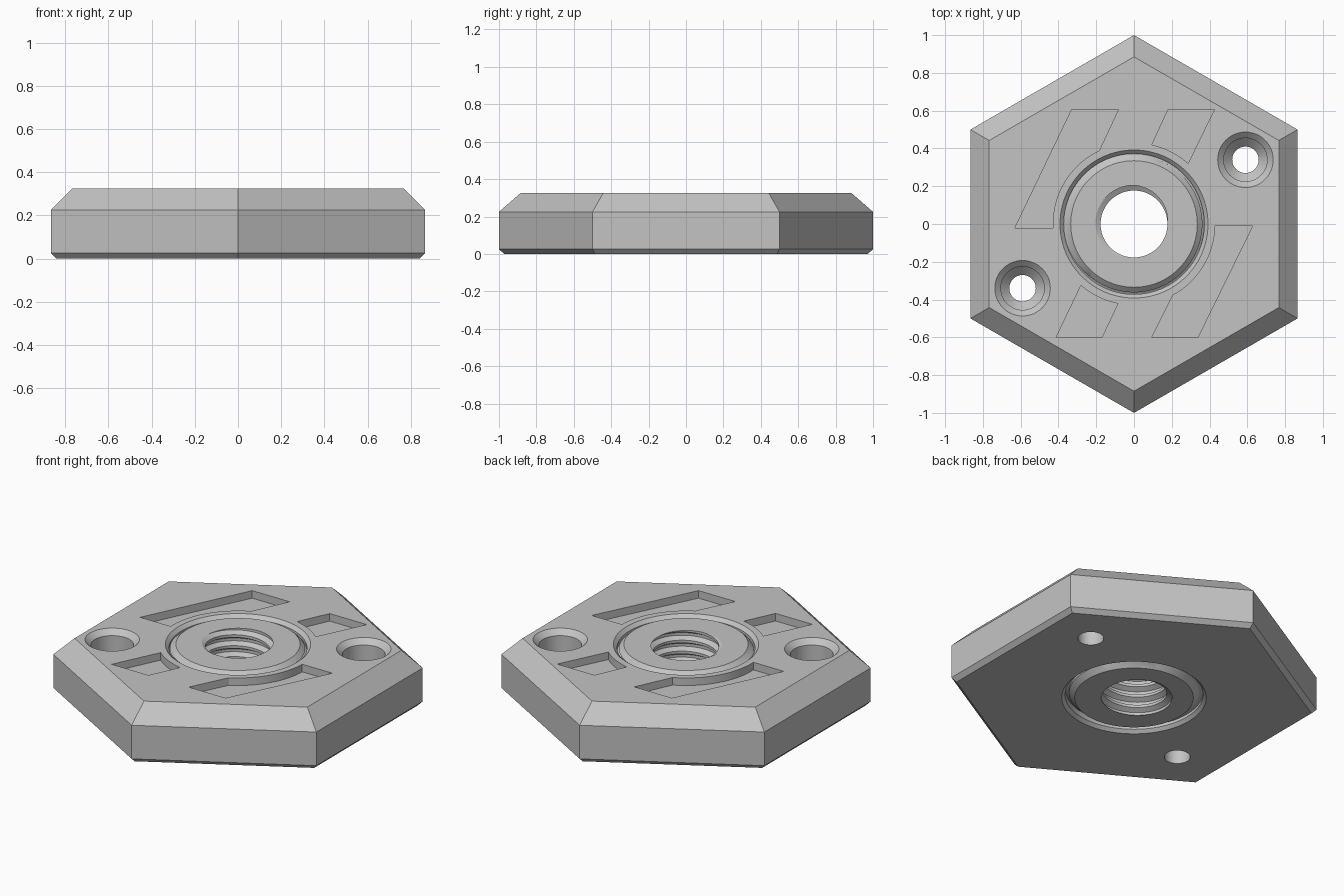
import bpy, bmesh
from math import sin, cos, pi, atan2, radians

if "Cube" in bpy.data.objects:
    bpy.data.objects.remove(bpy.data.objects["Cube"], do_unlink=True)

H = 0.325          # total height
PITCH = 0.065      # thread pitch

grey = bpy.data.materials.new("light grey")
grey.use_nodes = True
grey.diffuse_color = (0.55, 0.55, 0.55, 1)
grey.node_tree.nodes["Principled BSDF"].inputs["Base Color"].default_value = (0.55, 0.55, 0.55, 1)


def finish(name, bm):
    bmesh.ops.remove_doubles(bm, verts=bm.verts, dist=1e-5)
    bmesh.ops.recalc_face_normals(bm, faces=bm.faces)
    mesh = bpy.data.meshes.new(name)
    bm.to_mesh(mesh)
    bm.free()
    obj = bpy.data.objects.new(name, mesh)
    bpy.context.collection.objects.link(obj)
    mesh.materials.append(grey)
    return obj


def bridge(bm, rows):
    """Quads between neighbouring rows of vertices."""
    for a, b in zip(rows, rows[1:]):
        for i in range(len(a) - 1):
            bm.faces.new((a[i], a[i + 1], b[i + 1], b[i]))


def turned(bm, profile, sides, centre=(0, 0), start=0.0):
    """Closed turned solid from (radius, z) points, capped at both ends."""
    rows = []
    for r, z in profile:
        row = [bm.verts.new((centre[0] + r * cos(start + 2 * pi * i / sides),
                             centre[1] + r * sin(start + 2 * pi * i / sides), z))
               for i in range(sides)]
        rows.append(row)
    bridge(bm, [row + row[:1] for row in rows])
    bm.faces.new(rows[0])
    bm.faces.new(rows[-1])


def pocket(bm, corners, arc_from, arc_to, radius=0.43, depth=0.045):
    """Prism with straight corners closed by an arc around the bore."""
    a, b = (atan2(p[1], p[0]) for p in (arc_from, arc_to))
    if abs(b - a) > pi:
        b += 2 * pi if b < a else -2 * pi
    arc = [(radius * cos(a + (b - a) * i / 16), radius * sin(a + (b - a) * i / 16))
           for i in range(17)]
    outline = corners + arc
    rows = [[bm.verts.new((x, y, z)) for x, y in outline] for z in (H - depth, H + 0.1)]
    bridge(bm, [row + row[:1] for row in rows])
    bm.faces.new(rows[0])
    bm.faces.new(rows[1])


def smooth(obj):
    bpy.ops.object.select_all(action="DESELECT")
    obj.select_set(True)
    bpy.context.view_layer.objects.active = obj
    bpy.ops.object.shade_smooth_by_angle(angle=radians(25))


# Hexagonal plate with chamfered top and bottom edges
bm = bmesh.new()
turned(bm, [(0.972, 0), (1, 0.025), (1, 0.225), (0.885, H)], 6, start=pi / 2)
plate = finish("hex_plate", bm)

# Cutter: centre bore, two stepped screw holes, four slanted pockets
bm = bmesh.new()
turned(bm, [(0.41, -0.02), (0.372, 0.018), (0.372, H - 0.02), (0.412, H + 0.02)], 96)
for s in (1, -1):
    turned(bm, [(0.07, -0.1), (0.07, 0.12), (0.115, 0.165), (0.115, H - 0.03),
                (0.147, H), (0.147, H + 0.1)], 48, (0.59 * s, 0.34 * s))
pocket(bm, [(-0.63, -0.02), (-0.33, 0.605), (-0.083, 0.605)], (-0.185, 0.39), (-0.43, -0.02))
pocket(bm, [(0.18, 0.605), (0.425, 0.605)], (0.29, 0.325), (0.095, 0.42))
pocket(bm, [(0.628, -0.01), (0.338, -0.6), (0.095, -0.6)], (0.205, -0.378), (0.43, -0.01))
pocket(bm, [(-0.412, -0.6), (-0.17, -0.6)], (-0.085, -0.42), (-0.28, -0.325))
cutter = finish("plate_cutter", bm)
cutter.hide_render = True

mod = plate.modifiers.new("cut", "BOOLEAN")
mod.operation = "DIFFERENCE"
mod.solver = "EXACT"
mod.object = cutter
bpy.context.view_layer.objects.active = plate
bpy.ops.object.modifier_apply(modifier=mod.name)
bpy.data.objects.remove(cutter, do_unlink=True)
smooth(plate)

# Threaded insert: helical thread inside and outside, chamfered rims
SEG = 96
WAVE = (1, 1, 0, 0, 1)


def thread_rows(bm, root, crest, low, high):
    rows = []
    for k in range(int(4 * (H / PITCH + 2)) + 1):
        row = []
        for i in range(SEG + 1):
            turn = i / SEG
            z = min(max(PITCH * (k / 4 + turn - 1), low), high)
            f = ((z / PITCH - turn + 1e-6) % 1) * 4
            n = min(int(f), 3)
            w = WAVE[n] + (WAVE[n + 1] - WAVE[n]) * (f - n)
            r = root + (crest - root) * w
            row.append(bm.verts.new((r * cos(2 * pi * turn), r * sin(2 * pi * turn), z)))
        rows.append(row)
    return rows


def ring(bm, r, z):
    return [bm.verts.new((r * cos(2 * pi * i / SEG), r * sin(2 * pi * i / SEG), z))
            for i in range(SEG + 1)]


bm = bmesh.new()
inner = thread_rows(bm, 0.205, 0.177, 0, H)
outer = thread_rows(bm, 0.35, 0.373, 0.035, H - 0.03)
rows = (inner + [ring(bm, 0.335, H), ring(bm, 0.362, H - 0.025)]
        + outer[::-1] + [ring(bm, 0.35, 0.03), ring(bm, 0.32, 0), inner[0]])
bridge(bm, rows)
bmesh.ops.dissolve_degenerate(bm, dist=1e-5, edges=bm.edges)
smooth(finish("threaded_insert", bm))
